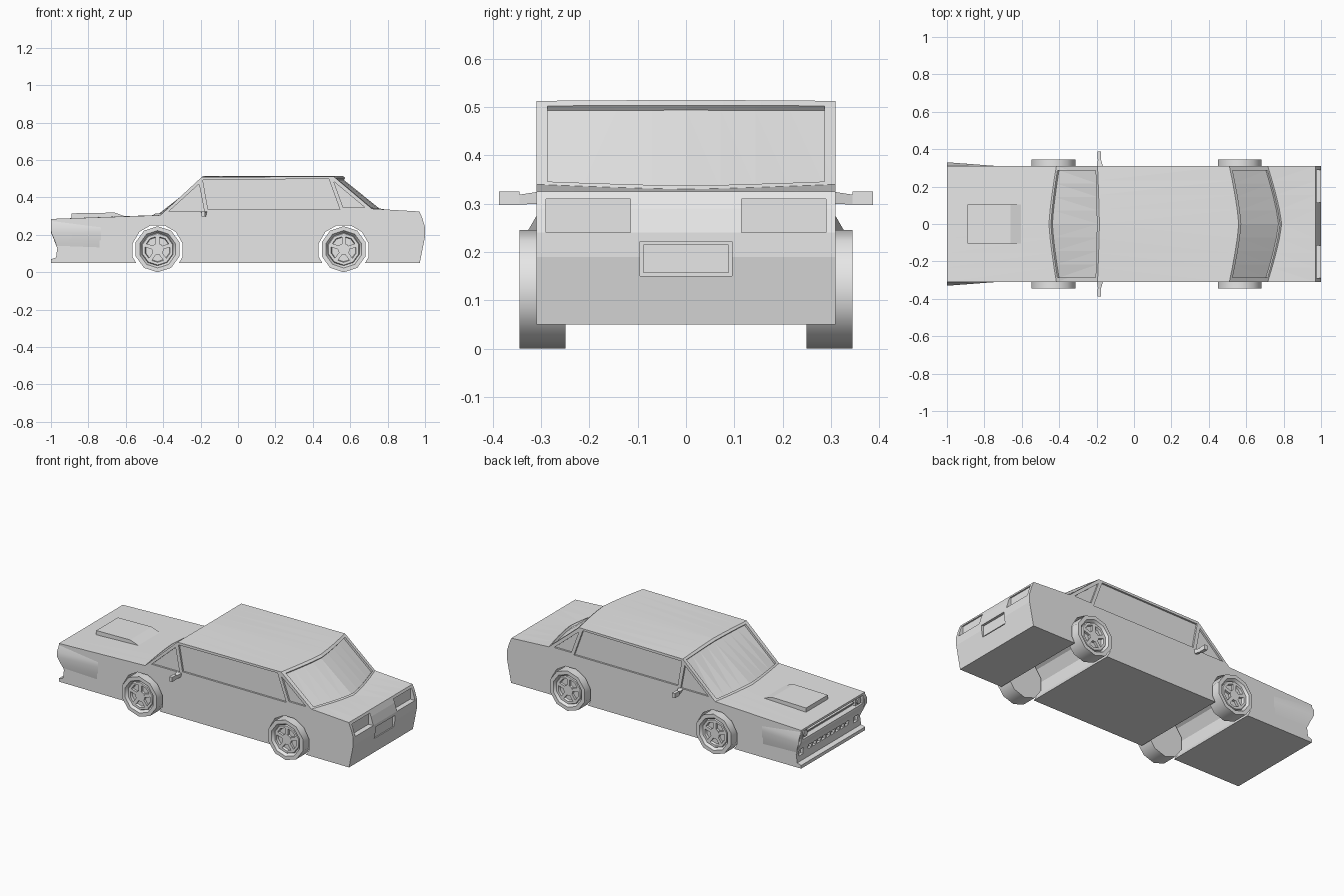
import bpy, bmesh, math
from mathutils import Matrix, Vector

if "Cube" in bpy.data.objects:
    bpy.data.objects.remove(bpy.data.objects["Cube"])

paint = bpy.data.materials.new("plain_grey")
paint.diffuse_color = (0.8, 0.8, 0.8, 1)
paint.use_nodes = True
paint.node_tree.nodes["Principled BSDF"].inputs["Base Color"].default_value = paint.diffuse_color
HALF = 0.31


def finish(bm, name, smooth=None):
    bmesh.ops.recalc_face_normals(bm, faces=bm.faces)
    me = bpy.data.meshes.new(name)
    bm.to_mesh(me)
    bm.free()
    me.materials.append(paint)
    if smooth:
        me.shade_smooth()
        me.set_sharp_from_angle(angle=math.radians(smooth))
    ob = bpy.data.objects.new(name, me)
    bpy.context.collection.objects.link(ob)
    return ob


def loft(name, ys, section):
    """Join closed (x, z) sections placed at each y."""
    bm = bmesh.new()
    rings = [[bm.verts.new((x, y, z)) for x, z in section(y)] for y in ys]
    n = len(rings[0])
    for a, b in zip(rings, rings[1:]):
        for i in range(n):
            j = (i + 1) % n
            bm.faces.new((a[i], a[j], b[j], b[i]))
    bm.faces.new(rings[0])
    bm.faces.new(rings[-1])
    bmesh.ops.recalc_face_normals(bm, faces=bm.faces)
    bmesh.ops.triangulate(bm, faces=[f for f in bm.faces if len(f.verts) == 4])
    return finish(bm, name)


def prism(name, pts, y0, y1):
    return loft(name, (y0, y1), lambda y: pts)


def box(name, x0, x1, y0, y1, z0, z1):
    return prism(name, [(x0, z0), (x1, z0), (x1, z1), (x0, z1)], y0, y1)


def cut(target, cutter):
    mod = target.modifiers.new("cut", "BOOLEAN")
    mod.operation, mod.solver, mod.object = "DIFFERENCE", "EXACT", cutter
    bpy.context.view_layer.objects.active = target
    bpy.ops.object.modifier_apply(modifier=mod.name)
    bpy.data.objects.remove(cutter)


def bow(y):
    return 1 - (abs(y) / HALF) ** 1.3


# Windscreen and rear window edges: bottom and top points at a given y
def screen(y):
    c = bow(y)
    return Vector((-0.415 - 0.04 * c, 0.305)), Vector((-0.195 + 0.01 * c, 0.508 + 0.007 * c))


def backlight(y):
    c = bow(y)
    return Vector((0.715 + 0.075 * c, 0.34 - 0.01 * c)), Vector((0.51 + 0.05 * c, 0.513 + 0.002 * c))


def body_section(y):
    s0, s1 = screen(y)
    r0, r1 = backlight(y)
    return [(-1, 0.285), s0, s1, r1, r0, (0.97, 0.325), (0.985, 0.29), (1, 0.24),
            (1, 0.19), (0.972, 0.05), (-1, 0.05), (-1, 0.07), (-0.973, 0.078),
            (-0.966, 0.13), (-0.98, 0.17), (-1, 0.21)]


# Body shell
body = loft("body", [HALF * k / 4 for k in range(-4, 5)], body_section)


# Recessed front and rear glass
def glass_cutter(edges, lo, hi):
    def section(y):
        a, b = edges(y)
        d = b - a
        n = Vector((-d.y, d.x)).normalized()
        if n.y < 0:
            n = -n
        p, q = a + d * lo, a + d * hi
        return [p - n * 0.013, q - n * 0.013, q + n * 0.05, p + n * 0.05]
    return loft("glass_cutter", [0.287 * k / 4 for k in range(-4, 5)], section)


cut(body, glass_cutter(screen, 0.04, 0.95))
cut(body, glass_cutter(backlight, 0.04, 0.94))

# Recessed side windows
windows = [
    [(-0.37, 0.325), (-0.208, 0.472), (-0.18, 0.325)],
    [(-0.188, 0.492), (0.485, 0.5), (0.545, 0.335), (-0.16, 0.335)],
    [(0.512, 0.485), (0.563, 0.345), (0.68, 0.345)],
]
for side in (-1, 1):
    for pts in windows:
        cut(body, prism("window_cutter", pts, side * 0.299, side * 0.36))

# Wheel arches run through the full width
WHEEL_X = (-0.43, 0.565)
for wx in WHEEL_X:
    ring = [(wx + 0.138 * math.cos(math.tau * (k + 0.5) / 12),
             0.118 + 0.138 * math.sin(math.tau * (k + 0.5) / 12)) for k in range(12)]
    cut(body, prism("arch_cutter", ring, -0.4, 0.4))

# Tail lamp, number plate, grille and lower lamp recesses
cut(body, box("plate_cutter", 0.985, 1.1, -0.095, 0.095, 0.15, 0.222))
cut(body, box("grille_cutter", -1.1, -0.965, -0.29, 0.29, 0.222, 0.272))
for side in (-1, 1):
    cut(body, box("tail_cutter", 0.968, 1.1, side * 0.115, side * 0.29, 0.24, 0.31))
    cut(body, box("lamp_cutter", -1.1, -0.95, side * 0.245, side * 0.285, 0.11, 0.15))
for k in range(-4, 5):
    cut(body, box("slot_cutter", -1.1, -0.95, k * 0.045 - 0.017, k * 0.045 + 0.017, 0.12, 0.148))

# Plate and grille bar
box("number_plate", 0.98, 0.989, -0.088, 0.088, 0.156, 0.216)
box("grille_bar", -0.985, -0.96, -0.225, 0.225, 0.243, 0.25)

# Bonnet scoop
prism("bonnet_scoop", [(-0.89, 0.28), (-0.89, 0.315), (-0.66, 0.319), (-0.6, 0.298), (-0.6, 0.28)],
      -0.105, 0.105)


def add_cylinder(bm, r, y0, y1, x, z, n):
    m = Matrix.Translation((x, (y0 + y1) / 2, z)) @ Matrix.Rotation(math.pi / 2, 4, "X")
    bmesh.ops.create_cone(bm, cap_ends=True, segments=n, radius1=r, radius2=r,
                          depth=abs(y1 - y0), matrix=m)


def wheel(name, wx, side):
    # Tyre and rim turned from one profile of (radius, distance out)
    prof = [(0.123, 0.25), (0.123, 0.345), (0.1, 0.345), (0.088, 0.328),
            (0.084, 0.336), (0.07, 0.336), (0.066, 0.322)]
    bm = bmesh.new()
    n = 10
    rings = [[bm.verts.new((wx + r * math.cos(math.tau * (k + 0.5) / n), side * y,
                            0.123 + r * math.sin(math.tau * (k + 0.5) / n)))
              for k in range(n)] for r, y in prof]
    for a, b in zip(rings, rings[1:]):
        for i in range(n):
            j = (i + 1) % n
            bm.faces.new((a[i], a[j], b[j], b[i]))
    bm.faces.new(rings[0])
    bm.faces.new(rings[-1])
    # Hub and five spokes
    add_cylinder(bm, 0.032, side * 0.315, side * 0.337, wx, 0.123, 10)
    for k in range(5):
        m = (Matrix.Translation((wx, side * 0.326, 0.123))
             @ Matrix.Rotation(math.tau * k / 5, 4, "Y")
             @ Matrix.Translation((0, 0, 0.048)) @ Matrix.Diagonal((0.02, 0.02, 0.05, 1)))
        bmesh.ops.create_cube(bm, size=1, matrix=m)
    finish(bm, name, 40)


for side, tag in ((-1, "near"), (1, "far")):
    wheel("front_wheel_" + tag, WHEEL_X[0], side)
    wheel("rear_wheel_" + tag, WHEEL_X[1], side)

    # Flared nose corner fading back along the wing
    bm = bmesh.new()
    nose = [(-1, 0.305, 0.283), (-1, 0.33, 0.24), (-0.998, 0.33, 0.21),
            (-0.98, 0.322, 0.17), (-0.967, 0.305, 0.13)]
    vs = [bm.verts.new((x, side * y, z)) for x, y, z in nose]
    tips = [bm.verts.new((-0.72, side * 0.309, z)) for z in (0.283, 0.24, 0.21, 0.17, 0.13)]
    for i in range(5):
        j = (i + 1) % 5
        bm.faces.new((vs[i], vs[j], tips[j], tips[i]))
    bm.faces.new(vs)
    finish(bm, "nose_flare_" + tag, 40)

    # Headlamps inside the grille recess
    box("headlamp_frame_" + tag, -0.988, -0.96, side * 0.235, side * 0.285, 0.224, 0.27)
    bm = bmesh.new()
    bmesh.ops.create_cone(bm, cap_ends=True, segments=12, radius1=0.019, radius2=0.019, depth=0.03,
                          matrix=Matrix.Translation((-0.98, side * 0.26, 0.247))
                          @ Matrix.Rotation(math.pi / 2, 4, "Y"))
    finish(bm, "headlamp_" + tag, 40)

    # Door mirror: slanted arm and flat head
    bm = bmesh.new()
    arm = [[(-0.2, 0.305, 0.325), (-0.165, 0.305, 0.325), (-0.17, 0.305, 0.3), (-0.185, 0.305, 0.3)],
           [(-0.192, 0.35, 0.318), (-0.178, 0.35, 0.318), (-0.178, 0.35, 0.298), (-0.192, 0.35, 0.298)]]
    a, b = [[bm.verts.new((x, side * y, z)) for x, y, z in r] for r in arm]
    for i in range(4):
        j = (i + 1) % 4
        bm.faces.new((a[i], a[j], b[j], b[i]))
    bm.faces.new(a)
    bm.faces.new(b)
    finish(bm, "mirror_arm_" + tag)
    box("mirror_head_" + tag, -0.196, -0.176, side * 0.345, side * 0.387, 0.297, 0.325)
